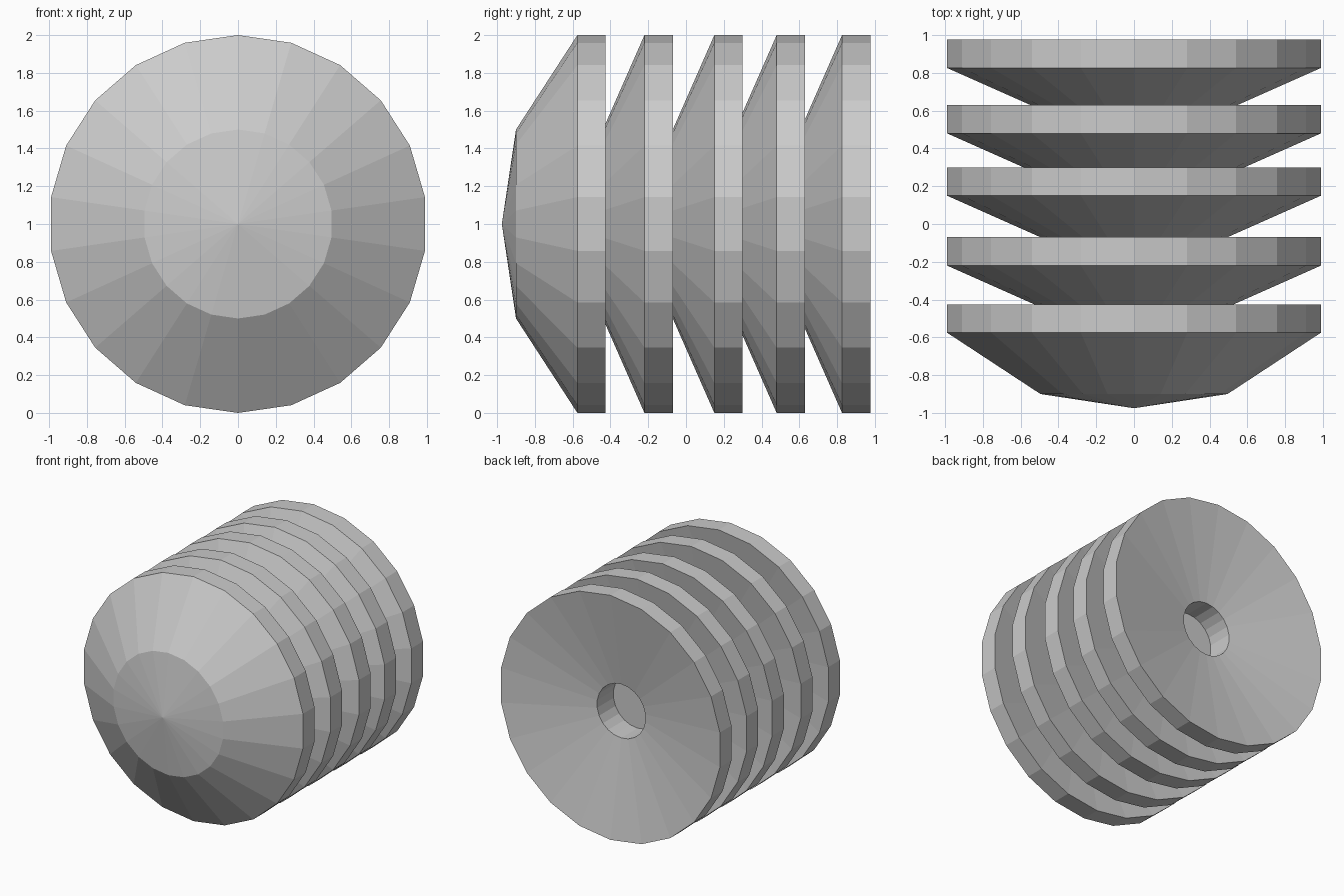
import bpy, bmesh
from math import sin, cos, tau

if "Cube" in bpy.data.objects:
    bpy.data.objects.remove(bpy.data.objects["Cube"])

SIDES = 22


def revolve(name, profile, y0=0.0):
    """Turn (y, radius) points around the y axis at z = 1."""
    bm = bmesh.new()
    rings = []
    for y, r in profile:
        if r == 0:
            rings.append([bm.verts.new((0, y0 + y, 1))] * SIDES)
        else:
            rings.append([bm.verts.new((r * sin(tau * i / SIDES), y0 + y,
                                        1 + r * cos(tau * i / SIDES)))
                          for i in range(SIDES)])
    for a, b in zip(rings, rings[1:]):
        for i in range(SIDES):
            j = (i + 1) % SIDES
            corners = list(dict.fromkeys((a[i], a[j], b[j], b[i])))
            bm.faces.new(corners)
    bmesh.ops.recalc_face_normals(bm, faces=bm.faces)
    mesh = bpy.data.meshes.new(name)
    bm.to_mesh(mesh)
    bm.free()
    ob = bpy.data.objects.new(name, mesh)
    bpy.context.collection.objects.link(ob)
    return ob


# Straight rim, dished back and blind centre hole; y = 0 is the rim's front edge
BACK = [(0, 1), (0.15, 1), (0.01, 0.22), (-0.2, 0.22), (-0.2, 0)]

# Nose disc: blunt tip and long taper
revolve("nose_disc", [(-0.4, 0), (-0.325, 0.5)] + BACK, -0.575)

# Four stacked discs with shorter tapers
for n, y in enumerate((-0.22, 0.15, 0.48, 0.826), 1):
    revolve(f"stacked_disc_{n}", [(-0.295, 0), (-0.22, 0.5)] + BACK, y)
